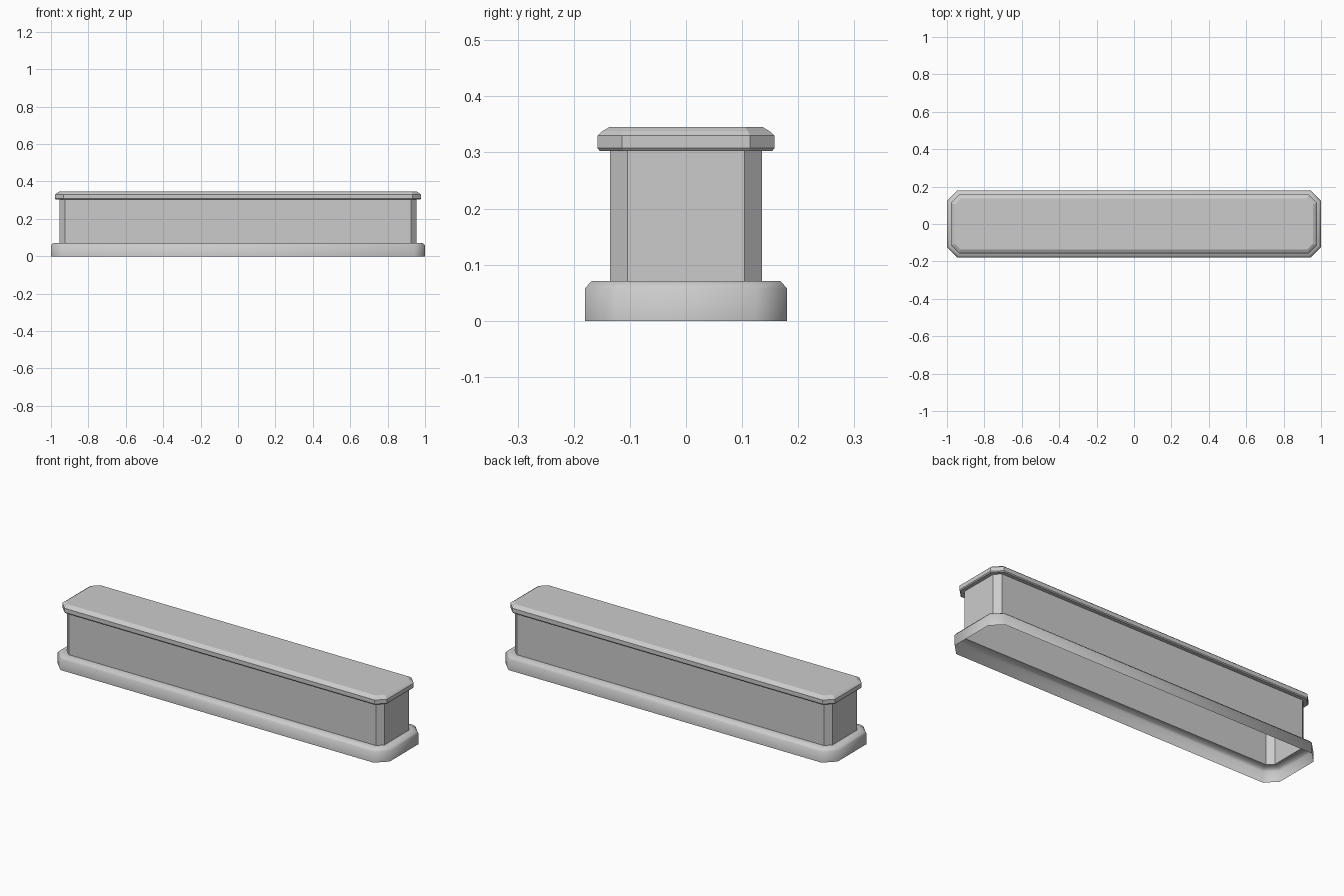
import bpy, bmesh, math

if "Cube" in bpy.data.objects:
    bpy.data.objects.remove(bpy.data.objects["Cube"])

HALF_X, HALF_Y, CORNER = 1.0, 0.18, 0.057


def ring(bm, inset, z):
    """Rectangle with cut corners, offset evenly inwards from the footprint."""
    x, y = HALF_X - inset, HALF_Y - inset
    c = CORNER - inset * (2 - math.sqrt(2))
    pts = [(x - c, -y), (x, -y + c), (x, y - c), (x - c, y),
           (-x + c, y), (-x, y - c), (-x, -y + c), (-x + c, -y)]
    return [bm.verts.new((px, py, z)) for px, py in pts]


def loft(name, profile, close_top=False, smooth=False):
    """Sweep an (inset, z) profile around the footprint."""
    bm = bmesh.new()
    rings = [ring(bm, d, z) for d, z in profile]
    for a, b in zip(rings, rings[1:]):
        for i in range(8):
            j = (i + 1) % 8
            bm.faces.new((a[i], a[j], b[j], b[i]))
    if close_top:
        bm.faces.new(rings[-1])
    mesh = bpy.data.meshes.new(name)
    bm.to_mesh(mesh)
    bm.free()
    obj = bpy.data.objects.new(name, mesh)
    bpy.context.collection.objects.link(obj)
    if smooth:
        bpy.ops.object.select_all(action='DESELECT')
        obj.select_set(True)
        bpy.context.view_layer.objects.active = obj
        bpy.ops.object.shade_smooth_by_angle(angle=math.radians(50))
    return obj


# Hollow plinth with a softened upper edge and a ledge up to the wall
loft("base_plinth", [(0, 0), (0, 0.058), (0.012, 0.071), (0.045, 0.071)], smooth=True)

# Upright wall, open at both ends
loft("wall", [(0.045, 0.071), (0.045, 0.303)])

# Overhanging cap: underside, lower bevel, rim, upper bevels, top
loft("cap", [(0.045, 0.303), (0.026, 0.303), (0.022, 0.308), (0.022, 0.33),
             (0.031, 0.338), (0.043, 0.345)], close_top=True)
